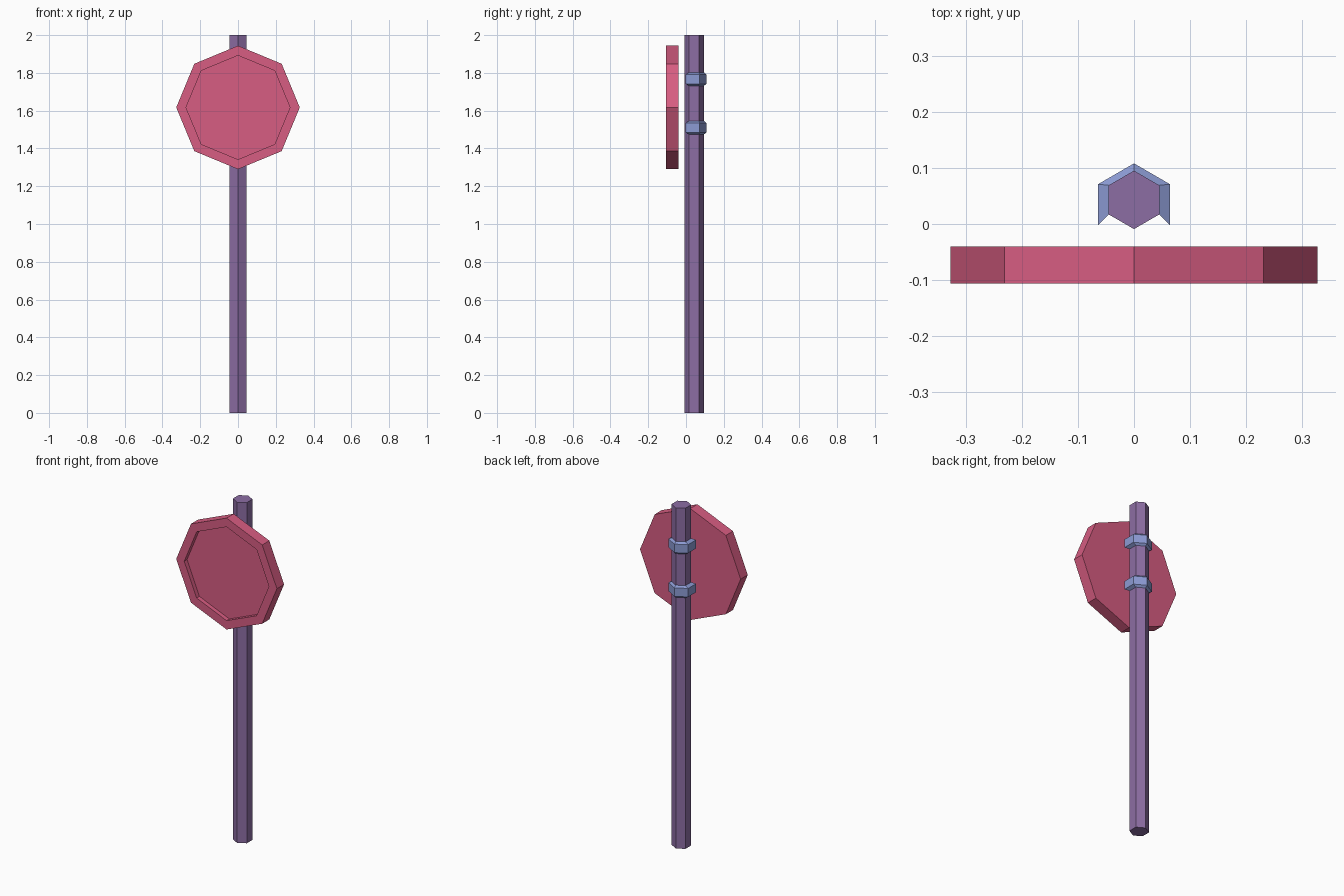
import bpy, bmesh, math
from mathutils import Vector

if "Cube" in bpy.data.objects:
    bpy.data.objects.remove(bpy.data.objects["Cube"])


def material(name, rgb):
    m = bpy.data.materials.new(name)
    lin = [(c / 255 / 12.92) if c < 10 else ((c / 255 + 0.055) / 1.055) ** 2.4 for c in rgb]
    m.diffuse_color = (*lin, 1)
    m.use_nodes = True
    m.node_tree.nodes["Principled BSDF"].inputs["Base Color"].default_value = m.diffuse_color
    return m


PINK = material("rose_pink", (215, 93, 130))
PURPLE = material("dusty_purple", (140, 109, 163))
BLUE = material("steel_blue", (140, 155, 212))


def ring(n, r):
    """Regular polygon with a corner pointing up the second axis."""
    return [(r * math.sin(2 * math.pi * i / n), r * math.cos(2 * math.pi * i / n)) for i in range(n)]


def loft(name, rows, mats, closed=True):
    """Skin equal-length rows of points and cap both ends."""
    bm = bmesh.new()
    vs = [[bm.verts.new(p) for p in row] for row in rows]
    n = len(rows[0])
    for a, b in zip(vs, vs[1:]):
        for i in range(n):
            j = (i + 1) % n
            bm.faces.new((a[i], a[j], b[j], b[i]))
    bm.faces.new(vs[0])
    bm.faces.new(vs[-1])
    bmesh.ops.recalc_face_normals(bm, faces=bm.faces)
    me = bpy.data.meshes.new(name)
    for m in mats:
        me.materials.append(m)
    bm.to_mesh(me)
    bm.free()
    ob = bpy.data.objects.new(name, me)
    bpy.context.collection.objects.link(ob)
    return ob


# hexagonal post
CY = 0.043
loft("post", [[(x, CY + y, z) for x, y in ring(6, 0.052)] for z in (0, 2)], [PURPLE])

# octagonal sign with a raised rim
loft("sign_panel", [[(x, y, 1.617 + z) for x, z in ring(8, r)]
                    for r, y in ((0.327, -0.04), (0.327, -0.106), (0.275, -0.106), (0.275, -0.08))], [PINK])

# half-hexagon straps round the back of the post, tapered towards the outside
inner = [(0.045, 0.017), (0.045, 0.069), (0, 0.095), (-0.045, 0.069), (-0.045, 0.017)]
outer = [(0.064, -0.002), (0.064, 0.071), (0, 0.108), (-0.064, 0.071), (-0.064, -0.002)]
for name, zc in (("upper_strap", 1.767), ("lower_strap", 1.51)):
    rows = [[(*i, zc - 0.036), (*o, zc - 0.025), (*o, zc + 0.025), (*i, zc + 0.036)]
            for i, o in zip(inner, outer)]
    loft(name, rows, [BLUE])
